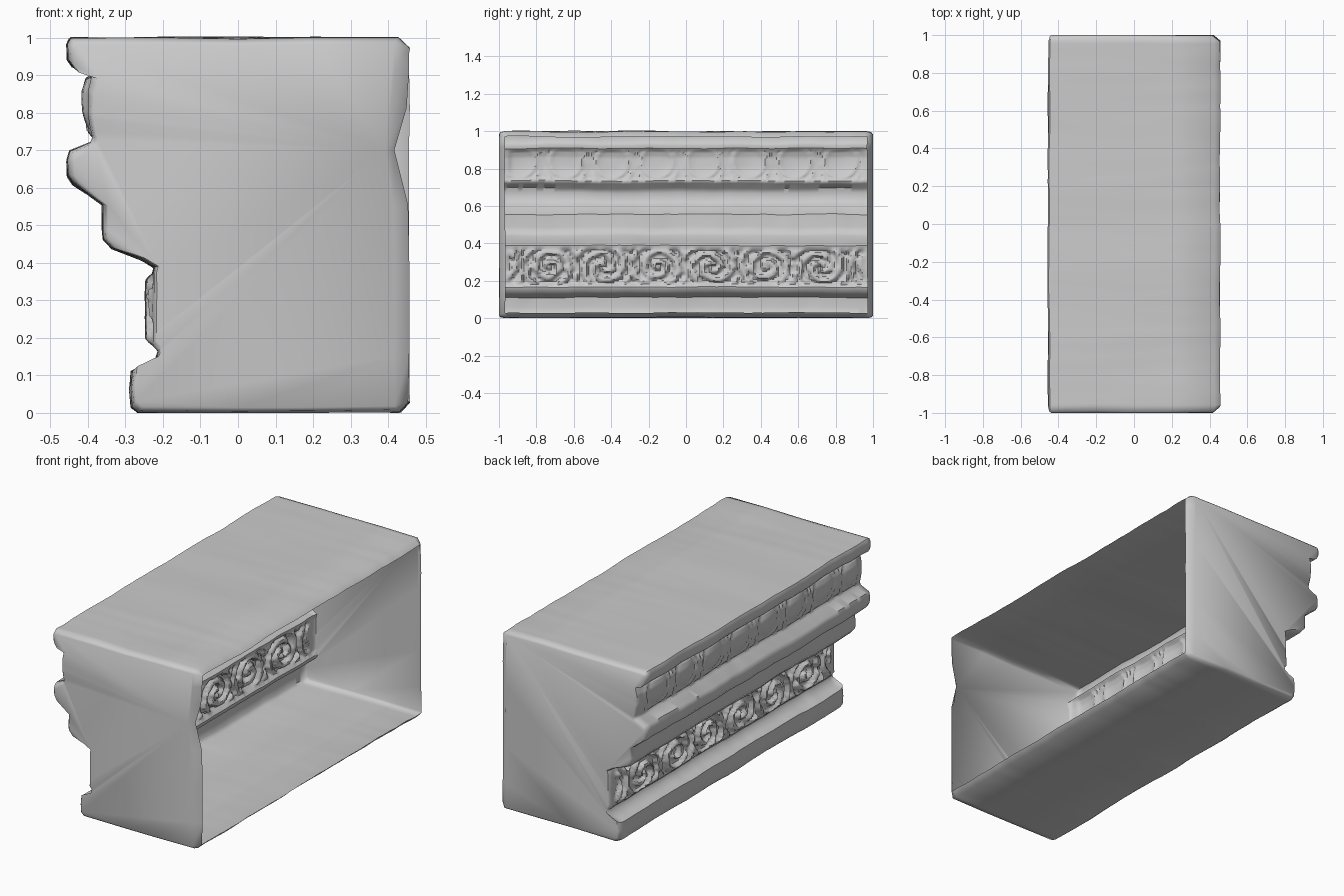
import bpy, bmesh, math
from mathutils import noise, Vector

if "Cube" in bpy.data.objects:
    bpy.data.objects.remove(bpy.data.objects["Cube"])

# Moulding profile (x, z), from the back lower rim round the front to the back upper rim
PROFILE = [(.455, .03), (.43, .004), (.2, 0), (0, 0), (-.265, 0), (-.283, .015), (-.288, .06),
           (-.283, .11), (-.255, .122), (-.22, .14), (-.212, .165), (-.226, .18),
           (-.226, .37), (-.222, .388), (-.26, .41), (-.335, .44), (-.357, .465),
           (-.36, .49), (-.36, .555), (-.44, .61), (-.453, .63), (-.455, .67),
           (-.447, .695), (-.39, .72), (-.384, .735), (-.396, .80), (-.398, .86),
           (-.39, .9), (-.385, .908), (-.44, .925), (-.453, .945), (-.455, .985),
           (-.447, 1), (-.2, 1), (0, 1), (.2, 1), (.425, .998), (.455, .97)]


def smooth(a, b, v):
    t = min(1, max(0, (v - a) / (b - a)))
    return t * t * (3 - 2 * t)


def densify(points):
    """Add fine rows on the two carved bands."""
    out = []
    for (x0, z0), (x1, z1) in zip(points, points[1:]):
        band = (.175 < z0 and z1 < .375) or (.73 < z0 and z1 < .905)
        n = max(1, round(abs(z1 - z0) / .0085)) if band else 1
        out += [(x0 + (x1 - x0) * i / n, z0 + (z1 - z0) * i / n) for i in range(n)]
    return out + [points[-1]]


def relief(y, z):
    """Outward height of the carving: leafy eggs above, scrollwork below."""
    ends = 1 - smooth(.93, .96, abs(y))
    if .735 < z < .9:
        u = (y + .03) / .245
        u = (u - math.floor(u) - .5) * .245
        v = z - .835
        r = math.hypot(u / .085, v / .085)
        egg = .016 * math.sqrt(max(0, 1 - r * r))
        ring = .012 * math.exp(-((r - 1.2) / .14) ** 2)
        dart = .012 * (1 - smooth(.006, .022, abs(abs(u) - .1225) + v * .1))
        return ends * max(egg, ring, dart) * smooth(.735, .75, z)
    if .18 < z < .37:
        k = math.floor((y + .585) / .29)
        u = y + .44 - .29 * k
        v = (z - .275) * (1 if k % 2 else -1)
        r, a = math.hypot(u, v * 1.1), math.atan2(v, u)
        spiral = math.sin(r * 105 + a * (1 if k % 2 else 2))
        leaf = noise.noise(Vector((y * 17, z * 24, 3)))
        h = smooth(-.3, .5, spiral * .7 + leaf * 1.1)
        return ends * (.024 * h - .006) * smooth(.18, .195, z) * (1 - smooth(.355, .37, z))
    return 0


def worn(x, y, z, amount=.006):
    """Gentle hand-hewn unevenness, kept inside the block."""
    p = Vector((x * 4, y * 4, z * 4))
    n = noise.noise_vector(p) * amount + noise.noise_vector(p * 3) * amount * .4
    lim = lambda v, lo, hi: min(hi, max(lo, v))
    return (lim(x + n.x, -.458, .458), lim(y + n.y, -1, 1), lim(z + n.z, 0, 1.003))


section = densify(PROFILE)
last = len(section) - 1
N = 156
stations = [(-1, .967), (-.992, .986)]
stations += [(-.967 + 1.934 * i / N, 1) for i in range(N + 1)]
stations += [(.992, .986), (1, .967)]

# Front moulding, top and bottom swept along the block, with rounded ends
bm = bmesh.new()
rows = []
for y, s in stations:
    row = []
    for i, (x, z) in enumerate(section):
        yy = max(-.967, min(.967, y)) if i in (0, last) else y
        k = 1 if i in (0, last) else s
        px = .08 + (x - relief(y, z) - .08) * k
        pz = .5 + (z - .5) * k
        row.append(bm.verts.new(worn(px, yy, pz)))
    rows.append(row)
for a, b in zip(rows, rows[1:]):
    for i in range(last):
        bm.faces.new((a[i], a[i + 1], b[i + 1], b[i]))

# End walls and their turned-in rear rims; the front one has a chip
for row, y, chip in ((rows[0], -1, .04), (rows[-1], 1, 0)):
    zs = (.15, .35, .55, .7, .81, .91)
    wall, rim = [row[1]], [row[0]]
    for z in zs:
        bite = chip * max(0, 1 - abs(z - .7) / .14)
        wall.append(bm.verts.new(worn(.415 - bite * .6, y, z)))
        rim.append(bm.verts.new(worn(.455 - bite, y * .967, z)))
    wall.append(row[last - 1])
    rim.append(row[last])
    bm.faces.new(row[1:last] + wall[-2:0:-1])
    for i in range(len(wall) - 1):
        bm.faces.new((wall[i], wall[i + 1], rim[i + 1], rim[i]))

bmesh.ops.remove_doubles(bm, verts=bm.verts, dist=.0001)
bmesh.ops.recalc_face_normals(bm, faces=bm.faces)
top = max(bm.faces, key=lambda f: f.calc_center_median().z)
if top.normal.z < 0:
    bmesh.ops.reverse_faces(bm, faces=bm.faces)

mesh = bpy.data.meshes.new("cornice_block")
bm.to_mesh(mesh)
bm.free()
block = bpy.data.objects.new("cornice_block", mesh)
bpy.context.collection.objects.link(block)
bpy.context.view_layer.objects.active = block
block.select_set(True)
bpy.ops.object.shade_smooth_by_angle(angle=math.radians(50))
